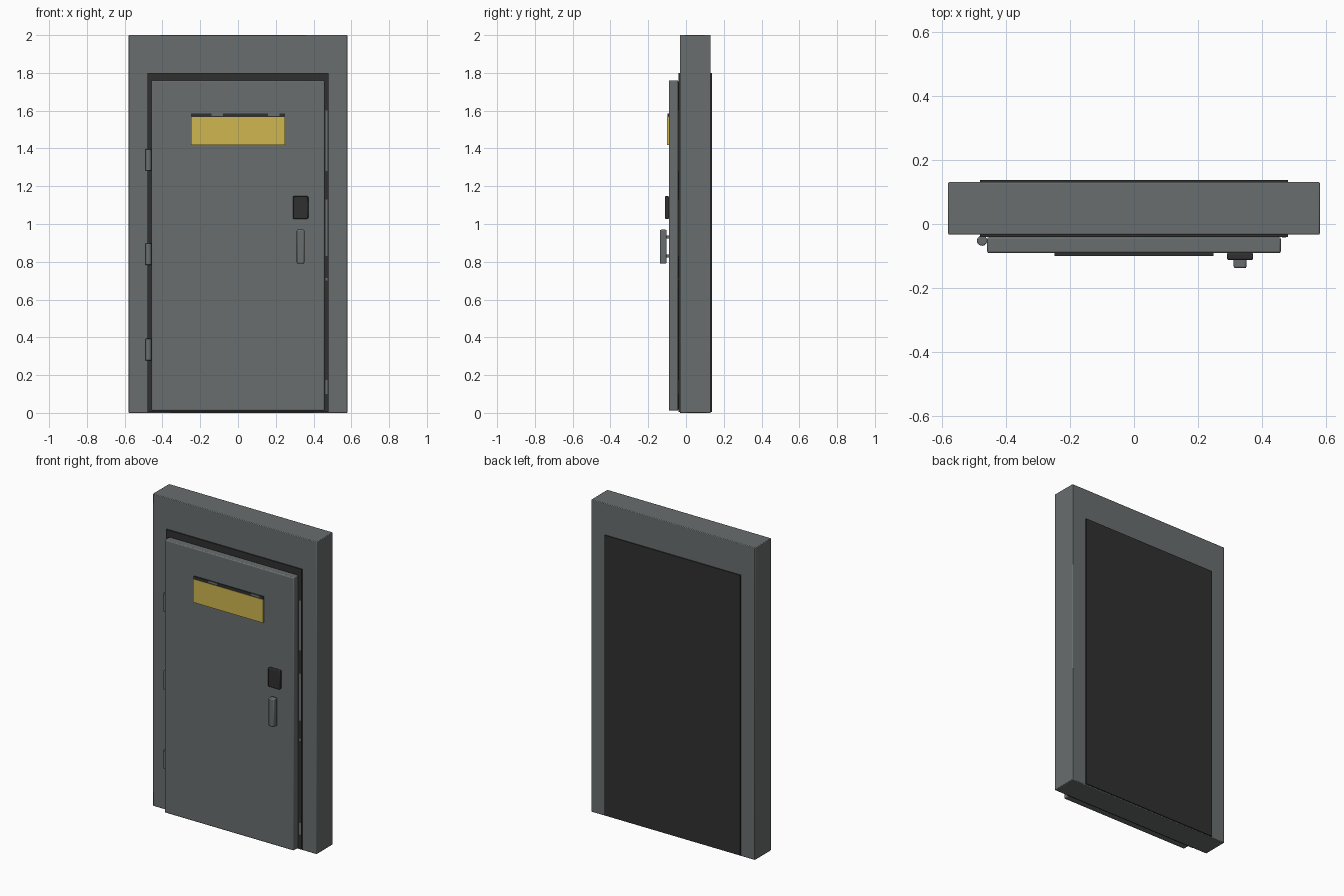
import bpy
import bmesh
from mathutils import Vector

cube = bpy.data.objects.get("Cube")
if cube:
    bpy.data.objects.remove(cube, do_unlink=True)


def material(name, rgb):
    m = bpy.data.materials.new(name)
    m.use_nodes = True
    color = (*rgb, 1)
    m.diffuse_color = color
    m.node_tree.nodes["Principled BSDF"].inputs["Base Color"].default_value = color
    return m


steel = material("grey steel", (0.14, 0.155, 0.155))
dark = material("dark grey", (0.03, 0.03, 0.03))
yellow = material("sign yellow", (0.62, 0.47, 0.08))


def finish(obj, mat, bevel=0):
    obj.data.materials.append(mat)
    if bevel:
        mod = obj.modifiers.new("soft edges", "BEVEL")
        mod.width = bevel
        mod.segments = 2
    bpy.ops.object.select_all(action="DESELECT")
    obj.select_set(True)
    bpy.context.view_layer.objects.active = obj
    bpy.ops.object.shade_smooth_by_angle()
    return obj


def box(name, x, y, z, mat, bevel=0):
    """Box from (min, max) ranges on each axis."""
    bm = bmesh.new()
    bmesh.ops.create_cube(bm, size=1)
    for v in bm.verts:
        v.co = Vector([r[0] if c < 0 else r[1] for c, r in zip(v.co, (x, y, z))])
    mesh = bpy.data.meshes.new(name)
    bm.to_mesh(mesh)
    bm.free()
    obj = bpy.data.objects.new(name, mesh)
    bpy.context.collection.objects.link(obj)
    return finish(obj, mat, bevel)


# Wall surround and the dark opening that passes through it
box("door_frame", (-0.58, 0.58), (-0.033, 0.131), (0, 2), steel, 0.004)
box("dark_opening", (-0.48, 0.48), (-0.041, 0.138), (0.006, 1.8), dark)

# Door leaf
box("door_leaf", (-0.458, 0.458), (-0.091, -0.041), (0.012, 1.76), steel, 0.006)

# Sign with a dark upper band
box("sign_plate", (-0.248, 0.248), (-0.1, -0.091), (1.418, 1.567), yellow)
box("sign_top_band", (-0.248, 0.248), (-0.098, -0.091), (1.567, 1.585), dark)
for x in (-0.11, 0.19):
    box("sign_band_mark", (x - 0.03, x + 0.03), (-0.0985, -0.098), (1.572, 1.585), steel)

# Keypad lock
box("lock_plate", (0.29, 0.372), (-0.112, -0.09), (1.027, 1.147), dark, 0.005)

# Handle with hidden mounts
box("handle", (0.311, 0.351), (-0.138, -0.103), (0.79, 0.97), steel, 0.006)
for z in (0.83, 0.93):
    box("handle_mount", (0.323, 0.339), (-0.106, -0.09), (z - 0.008, z + 0.008), steel)

# Hinge barrels on the right edge
for z in (0.335, 0.84, 1.34):
    bpy.ops.mesh.primitive_cylinder_add(
        vertices=16, radius=0.016, depth=0.115, location=(-0.474, -0.052, z))
    hinge = bpy.context.object
    hinge.name = "hinge"
    finish(hinge, steel, 0.003)

# Worn jamb strips beside the lock edge
for low, high in ((0.1, 0.175), (0.7, 0.715), (0.83, 1.13), (1.28, 1.6)):
    box("jamb_strip", (0.462, 0.474), (-0.042, -0.04), (low, high), steel)
